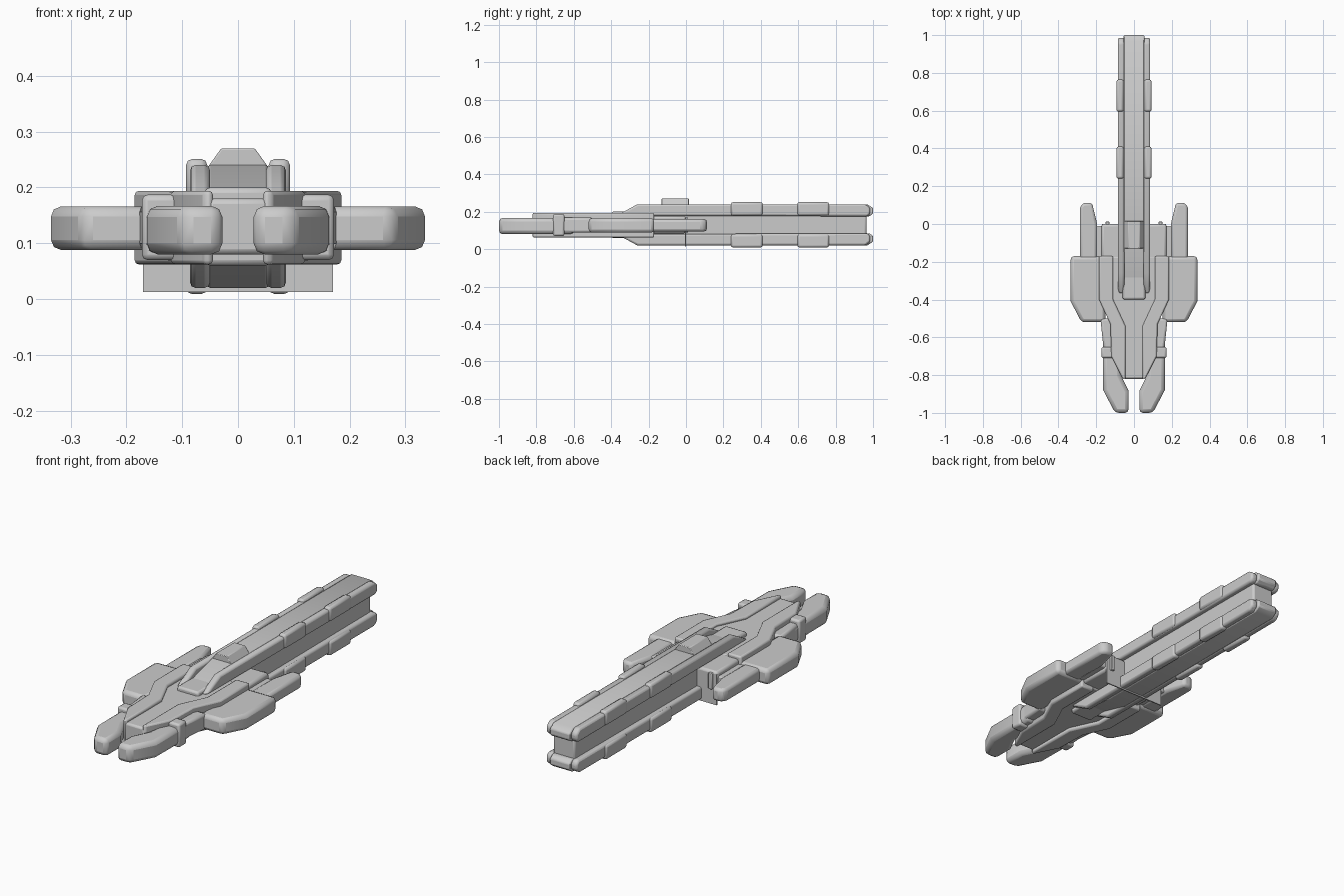
import bpy, bmesh, math
from mathutils import Vector

if "Cube" in bpy.data.objects:
    bpy.data.objects.remove(bpy.data.objects["Cube"])

MID = 0.13  # height of the horizontal symmetry plane


def prism(name, pts, lo, hi, axis='Z', bevel=0.015, mirror=True):
    """Extrude a profile: axis Z uses (x,y), axis X uses (y,z), axis Y uses (x,z)."""
    place = {'Z': lambda a, b, h: (a, b, h),
             'X': lambda a, b, h: (h, a, b),
             'Y': lambda a, b, h: (a, h, b)}[axis]
    bm = bmesh.new()
    f = bm.faces.new([bm.verts.new(place(a, b, lo)) for a, b in pts])
    r = bmesh.ops.extrude_face_region(bm, geom=[f])
    step = Vector(place(0, 0, hi - lo))
    bmesh.ops.translate(bm, vec=step, verts=[v for v in r['geom'] if isinstance(v, bmesh.types.BMVert)])
    bmesh.ops.recalc_face_normals(bm, faces=bm.faces)
    me = bpy.data.meshes.new(name)
    bm.to_mesh(me)
    bm.free()
    ob = bpy.data.objects.new(name, me)
    bpy.context.collection.objects.link(ob)
    bpy.ops.object.select_all(action='DESELECT')
    ob.select_set(True)
    bpy.context.view_layer.objects.active = ob
    bpy.ops.object.shade_smooth_by_angle(angle=math.radians(35))
    if bevel:
        m = ob.modifiers.new("Bevel", 'BEVEL')
        m.width, m.segments, m.limit_method = bevel, 2, 'ANGLE'
        m.angle_limit = math.radians(35)
    if mirror:
        ob.modifiers.new("Mirror", 'MIRROR')
    return ob


def rect(a0, a1, b0, b1):
    return [(a0, b0), (a1, b0), (a1, b1), (a0, b1)]


# Rear spine: web core between an upper and a lower slab
prism("spine_core", rect(-0.40, 0.965, 0.06, 0.20), -0.06, 0.06, 'X', 0.01, False)
for side, s in (("upper", 1), ("lower", -1)):
    flip = lambda pts: [(y, MID + s * (z - MID)) for y, z in pts]
    prism(side + "_spine_slab",
          flip([(-0.40, 0.17), (-0.13, 0.24), (0.97, 0.24), (1.0, 0.22), (1.0, 0.19), (0.98, 0.175)]),
          -0.055, 0.055, 'X', 0.006, False)
    # Side rails run further forward than the sloping centre
    prism(side + "_spine_rail",
          flip([(-0.37, 0.18), (-0.26, 0.24), (0.96, 0.24), (0.985, 0.22), (0.985, 0.19), (0.97, 0.175)]),
          0.05, 0.086, 'X', 0.01)
    # Raised armour pads along the spine
    for i, y in enumerate((0.24, 0.595)):
        prism(f"{side}_pad_{i}",
              flip(rect(y, y + 0.17, 0.18, 0.251)), 0.055, 0.093, 'X', 0.011)

# Bridge bump on top
prism("bridge", [(-0.055, 0.235), (0.055, 0.235), (0.03, 0.27), (-0.03, 0.27)],
      -0.13, 0.015, 'Y', 0.003, False)

# Central deck of the front hull
prism("front_deck", [(0.12, -0.17), (0.12, -0.40), (0.07, -0.54), (0.055, -0.82),
                     (-0.055, -0.82), (-0.07, -0.54), (-0.12, -0.40), (-0.12, -0.17)],
      0.08, 0.18, bevel=0.01, mirror=False)

# Kinked armour ribs on each side
prism("hull_rib", [(0.185, -0.17), (0.185, -0.40), (0.125, -0.53), (0.12, -0.70), (0.06, -0.82),
                   (0.045, -0.82), (0.045, -0.54), (0.11, -0.40), (0.11, -0.17)],
      0.062, 0.194, bevel=0.012)

# Prongs at the bow, with collars around them
prism("bow_prong", [(0.08, -0.60), (0.165, -0.60), (0.163, -0.88), (0.10, -1.0), (0.028, -1.0),
                    (0.028, -0.885), (0.07, -0.80)], 0.08, 0.167, bevel=0.02)
prism("prong_collar", rect(0.09, 0.172, -0.71, -0.65), 0.07, 0.187, bevel=0.01)
prism("prong_fairing", [(0.10, -0.50), (0.178, -0.50), (0.16, -0.67), (0.10, -0.67)],
      0.088, 0.168, bevel=0.012)

# Side wings and the nacelles behind them
prism("side_wing", [(0.15, -0.17), (0.335, -0.17), (0.335, -0.41), (0.278, -0.52), (0.15, -0.52)],
      0.088, 0.166, bevel=0.018)
prism("nacelle", [(0.195, -0.20), (0.287, -0.20), (0.287, 0.09), (0.268, 0.112), (0.222, 0.112),
                  (0.195, 0.0)], 0.095, 0.16, bevel=0.014)

# Engine block joining hull and spine, with a thin bulkhead
prism("engine_block", rect(0.05, 0.172, -0.20, 0.0), 0.085, 0.178, bevel=0.012)
prism("block_tab", rect(0.13, 0.15, -0.02, 0.012), 0.09, 0.17, bevel=0.003)
prism("nacelle_link", rect(0.15, 0.22, -0.20, -0.01), 0.10, 0.155, bevel=0.006)
prism("bulkhead", rect(-0.17, 0.17, 0.013, 0.165), -0.006, 0.0, 'Y', 0, False)
